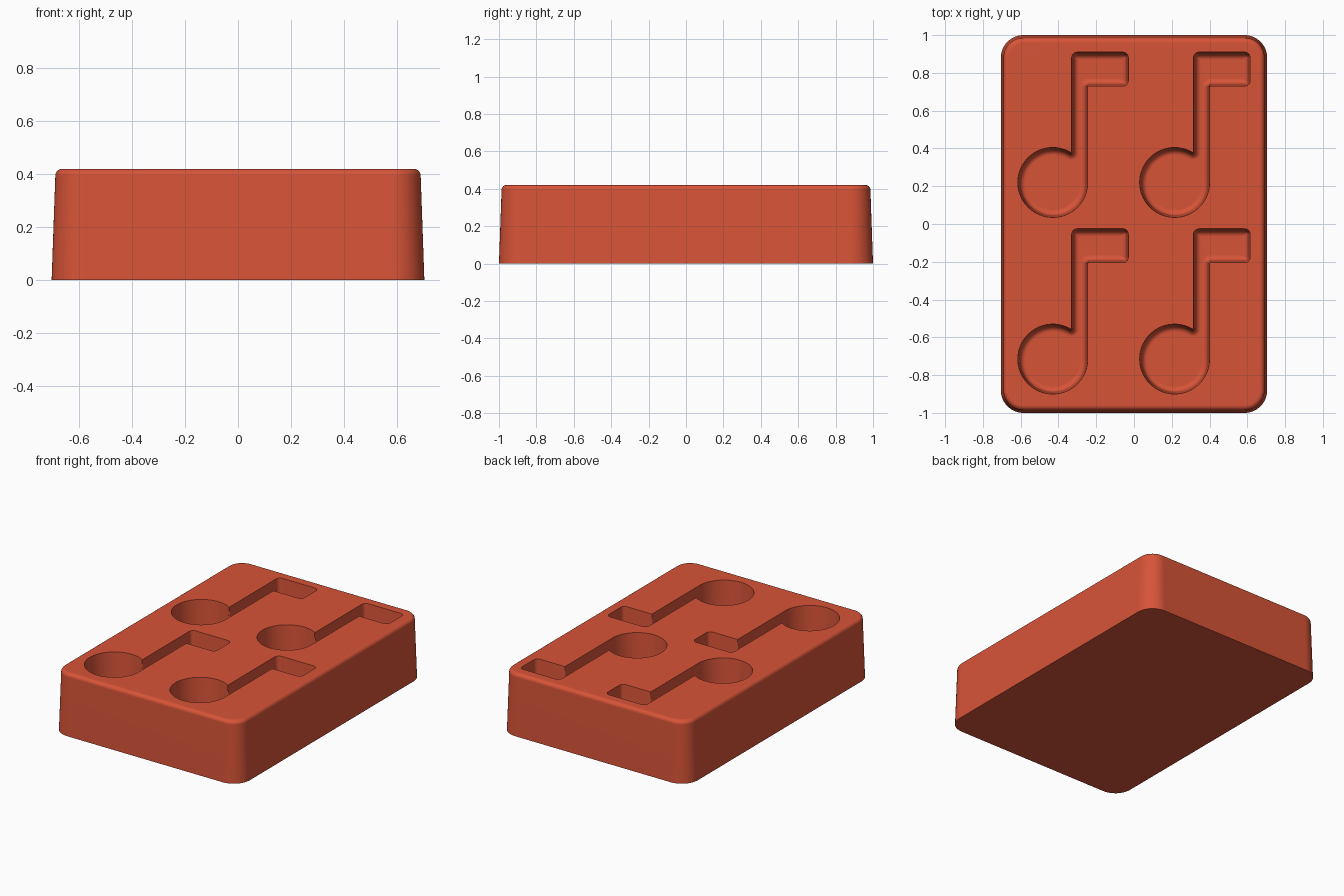
import bpy, bmesh
from math import sin, cos, acos, radians, pi

cube = bpy.data.objects.get("Cube")
if cube:
    bpy.data.objects.remove(cube, do_unlink=True)

HEIGHT = 0.42
DEPTH = 0.27


def arc(cx, cy, r, a0, a1, n):
    """Points along an arc, angles in radians."""
    return [(cx + r * cos(a0 + (a1 - a0) * i / n),
             cy + r * sin(a0 + (a1 - a0) * i / n)) for i in range(n + 1)]


def block_outline(d):
    """Rounded rectangle, inset by d."""
    r = 0.12
    x, y = 0.705 - r, 1.0 - r
    pts = []
    for k, (sx, sy) in enumerate([(1, 1), (-1, 1), (-1, -1), (1, -1)]):
        pts += arc(sx * x, sy * y, r - d, k * pi / 2, (k + 1) * pi / 2, 14)
    return pts


def note_outline(d):
    """Round head, stem and flag as one outline, inset by d."""
    R, left, right, low, high = 0.185, 0.10, 0.40, 0.51, 0.69
    e = 0.004                                   # rounding of the outward corners
    theta = acos((left - e) / (R + e))
    px, py = left - e, (R + e) * sin(theta)
    c = max(0.03, d + 0.002)                    # rounding of the inward corners
    r = c - d
    pts = arc(0, 0, R - d, theta, 2 * pi, 72)                       # head
    pts += arc(R + e, low - e, d + e, pi, pi / 2, 8)                # under flag
    pts += arc(right - c, low + c, r, -pi / 2, 0, 6)                # flag end
    pts += arc(right - c, high - c, r, 0, pi / 2, 6)
    pts += arc(left + c, high - c, r, pi / 2, pi, 6)                # stem top
    pts += arc(px, py, d + e, 2 * pi, theta + pi, 10)[:-1]          # stem meets head
    return pts


def add_ring(bm, pts, z, ox=0, oy=0):
    return [bm.verts.new((x + ox, y + oy, z)) for x, y in pts]


def bridge(bm, a, b):
    n = len(a)
    for i in range(n):
        j = (i + 1) % n
        bm.faces.new((a[i], a[j], b[j], b[i]))


def ring_edges(bm, ring):
    return [bm.edges.get((ring[i - 1], ring[i])) for i in range(len(ring))]


bm = bmesh.new()

# Drafted outer wall with a rounded upper edge
fillet = 0.026
wall = [(0, 0)] + [(0.014 + fillet * (1 - cos(t)), HEIGHT - fillet + fillet * sin(t))
                   for t in [radians(15 * i) for i in range(7)]]
rings = [add_ring(bm, block_outline(d), z) for d, z in wall]
for a, b in zip(rings, rings[1:]):
    bridge(bm, a, b)
bm.faces.new(rings[0])
top_edges = ring_edges(bm, rings[-1])

# Four note-shaped cavities with drafted walls and rounded floors
fillet = 0.030
cavity = [(0, 0)] + [(0.011 + fillet * (1 - cos(t)), -DEPTH + fillet - fillet * sin(t))
                     for t in [radians(15 * i) for i in range(7)]]
for ox in (-0.43, 0.215):
    for oy in (0.22, -0.715):
        rings = [add_ring(bm, note_outline(d), HEIGHT + z, ox, oy) for d, z in cavity]
        for a, b in zip(rings, rings[1:]):
            bridge(bm, a, b)
        bm.faces.new(rings[-1])
        top_edges += ring_edges(bm, rings[0])

# Flat top surrounding the cavities
bmesh.ops.triangle_fill(bm, use_beauty=True, edges=top_edges, normal=(0, 0, 1))
bmesh.ops.recalc_face_normals(bm, faces=bm.faces)

mesh = bpy.data.meshes.new("mould_block")
bm.to_mesh(mesh)
bm.free()
block = bpy.data.objects.new("mould_block", mesh)
bpy.context.collection.objects.link(block)

# Colour
mat = bpy.data.materials.new("brick_red")
mat.use_nodes = True
colour = (0.68, 0.088, 0.039, 1)
mat.diffuse_color = colour
mat.node_tree.nodes["Principled BSDF"].inputs["Base Color"].default_value = colour
mesh.materials.append(mat)

# Smooth shading with crisp rims
bpy.ops.object.select_all(action="DESELECT")
block.select_set(True)
bpy.context.view_layer.objects.active = block
bpy.ops.object.shade_smooth_by_angle(angle=radians(30))
weighted = block.modifiers.new("weighted_normals", "WEIGHTED_NORMAL")
weighted.keep_sharp = True
